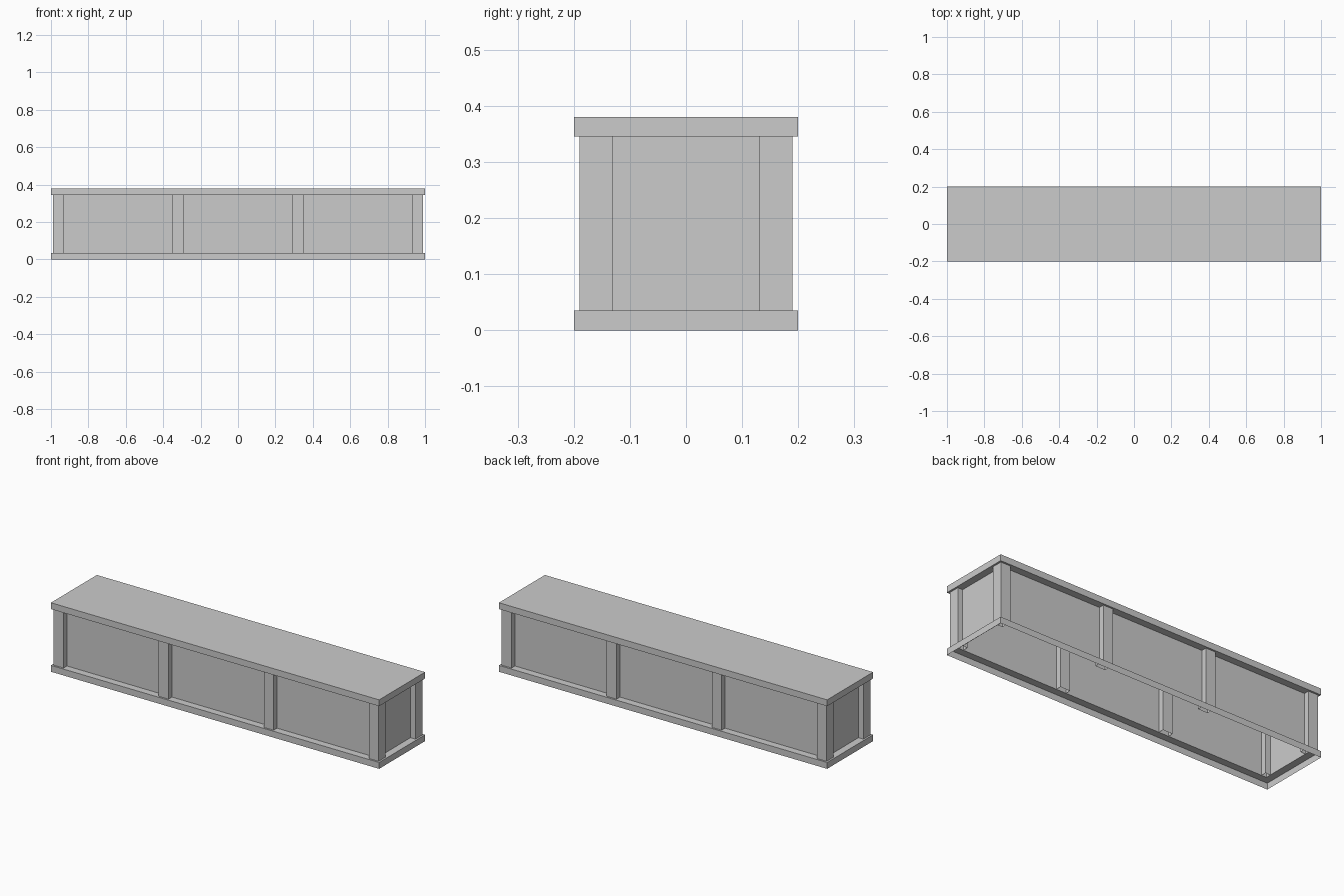
import bpy, bmesh

if "Cube" in bpy.data.objects:
    bpy.data.objects.remove(bpy.data.objects["Cube"])

HX, HY = 1.0, 0.2          # outer half size of the slabs
IX, IY = 0.96, 0.16        # half size of the recessed panels
Z0, Z1, Z2, Z3 = 0.0, 0.035, 0.345, 0.38
POST = 0.03                # half width of a post


def loft(name, rings, centre=(0, 0), cap_top=False):
    """Join rectangular rings (half_x, half_y, z) into an open shell."""
    cx, cy = centre
    bm = bmesh.new()
    loops = [[bm.verts.new((cx + sx * hx, cy + sy * hy, z))
              for sx, sy in ((-1, -1), (1, -1), (1, 1), (-1, 1))]
             for hx, hy, z in rings]
    for a, b in zip(loops, loops[1:]):
        for i in range(4):
            j = (i + 1) % 4
            bm.faces.new((a[i], a[j], b[j], b[i]))
    if cap_top:
        bm.faces.new(loops[-1])
    mesh = bpy.data.meshes.new(name)
    bm.to_mesh(mesh)
    bm.free()
    obj = bpy.data.objects.new(name, mesh)
    bpy.context.collection.objects.link(obj)
    return obj


# base trim: outer wall and ledge, open underneath
loft("base_trim", [(HX, HY, Z0), (HX, HY, Z1), (IX, IY, Z1)])

# recessed side panels
loft("side_panels", [(IX, IY, Z1), (IX, IY, Z2)])

# top slab with overhang
loft("top_slab", [(IX, IY, Z2), (HX, HY, Z2), (HX, HY, Z3)], cap_top=True)

# square posts along the front and back, straddling the panels
for side, y in (("front", -IY), ("back", IY)):
    for i in range(4):
        x = -IX + i * 2 * IX / 3
        loft(f"{side}_post_{i + 1}", [(POST, POST, Z1), (POST, POST, Z2)], (x, y))
